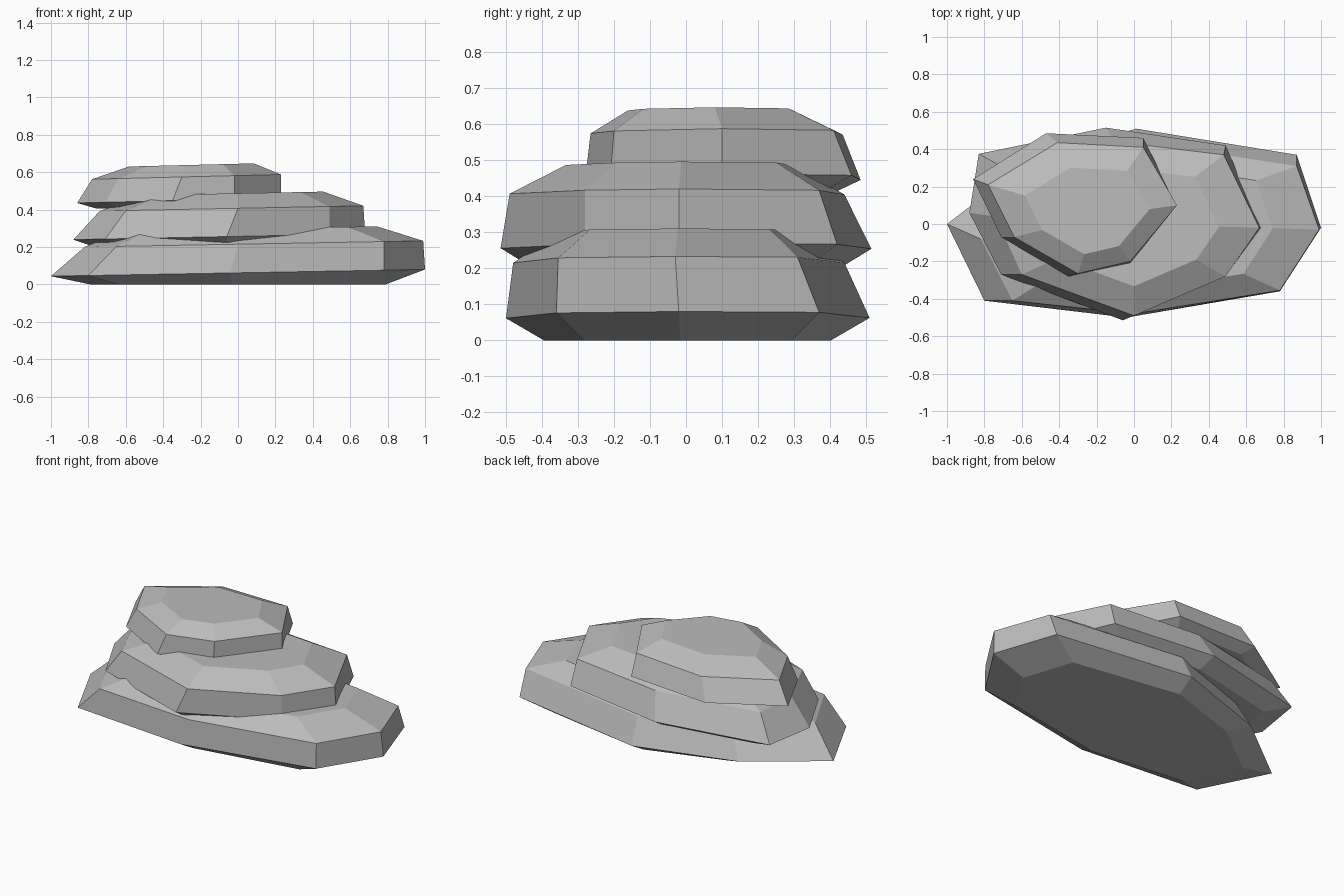
import bpy
import bmesh
from mathutils import Vector

default_cube = bpy.data.objects.get("Cube")
if default_cube:
    bpy.data.objects.remove(default_cube, do_unlink=True)

# Plain grey stone
stone = bpy.data.materials.new("grey_stone")
stone.use_nodes = True
stone_colour = (0.5, 0.5, 0.5, 1)
stone.diffuse_color = stone_colour
shader = next(n for n in stone.node_tree.nodes if n.type == "BSDF_PRINCIPLED")
shader.inputs["Base Color"].default_value = stone_colour
shader.inputs["Roughness"].default_value = 0.9


def scaled(outline, centre, factor):
    """Shrink an outline towards a centre point."""
    middle = Vector(centre)
    return [middle + (Vector(point) - middle) * factor for point in outline]


def make_slab(name, widest, shoulder, centre, heights, base_scale, top_scale,
              tilt, base_tilt):
    """Faceted slab: base, widest ring, shoulder ring and bevelled top."""
    outlines = [
        scaled(widest, centre, base_scale),
        scaled(widest, centre, 1),
        scaled(shoulder, centre, 1),
        scaled(shoulder, centre, top_scale),
    ]
    tilts = [base_tilt, tilt, tilt, tilt]
    mesh_builder = bmesh.new()
    rings = []
    for outline, height, lean in zip(outlines, heights, tilts):
        rings.append([
            mesh_builder.verts.new((point.x, point.y, height + lean * point.x))
            for point in outline
        ])
    count = len(widest)
    for lower, upper in zip(rings, rings[1:]):
        for i in range(count):
            following = (i + 1) % count
            mesh_builder.faces.new(
                (lower[i], lower[following], upper[following], upper[i]))
    mesh_builder.faces.new(list(reversed(rings[0])))
    mesh_builder.faces.new(rings[-1])
    bmesh.ops.recalc_face_normals(mesh_builder, faces=mesh_builder.faces)

    mesh = bpy.data.meshes.new(name)
    mesh_builder.to_mesh(mesh)
    mesh_builder.free()
    mesh.materials.append(stone)
    slab = bpy.data.objects.new(name, mesh)
    bpy.context.scene.collection.objects.link(slab)
    return slab


# Outlines run anticlockwise from the left-hand tip
make_slab(
    "bottom_rock_slab",
    widest=[(-1, 0), (-.8, -.41), (-.04, -.5), (.78, -.36),
            (1, -.02), (.87, .37), (.01, .51), (-.58, .32)],
    shoulder=[(-.82, -.08), (-.65, -.41), (0, -.48), (.78, -.355),
              (.99, -.03), (.87, .31), (.02, .44), (-.5, .27)],
    centre=(0, 0),
    heights=(0, .062, .215, .297),
    base_scale=.79, top_scale=.75, tilt=.018, base_tilt=0,
)

make_slab(
    "middle_rock_slab",
    widest=[(-.88, .06), (-.71, -.27), (-.06, -.515), (.49, -.28),
            (.68, -.02), (.49, .42), (-.15, .515), (-.83, .375)],
    shoulder=[(-.74, .04), (-.6, -.27), (0, -.49), (.49, -.28),
              (.67, -.02), (.48, .37), (-.1, .44), (-.73, .32)],
    centre=(0, 0),
    heights=(.2, .257, .407, .487),
    base_scale=.82, top_scale=.68, tilt=.02, base_tilt=.02,
)

make_slab(
    "top_rock_slab",
    widest=[(-.86, .24), (-.71, -.07), (-.35, -.28), (-.02, -.21),
            (.23, .1), (.05, .46), (-.47, .485)],
    shoulder=[(-.78, .21), (-.64, -.07), (-.3, -.265), (-.02, -.2),
              (.23, .1), (.05, .41), (-.41, .435)],
    centre=(-.2, .04),
    heights=(.42, .457, .582, .645),
    base_scale=.84, top_scale=.66, tilt=.025, base_tilt=.02,
)
